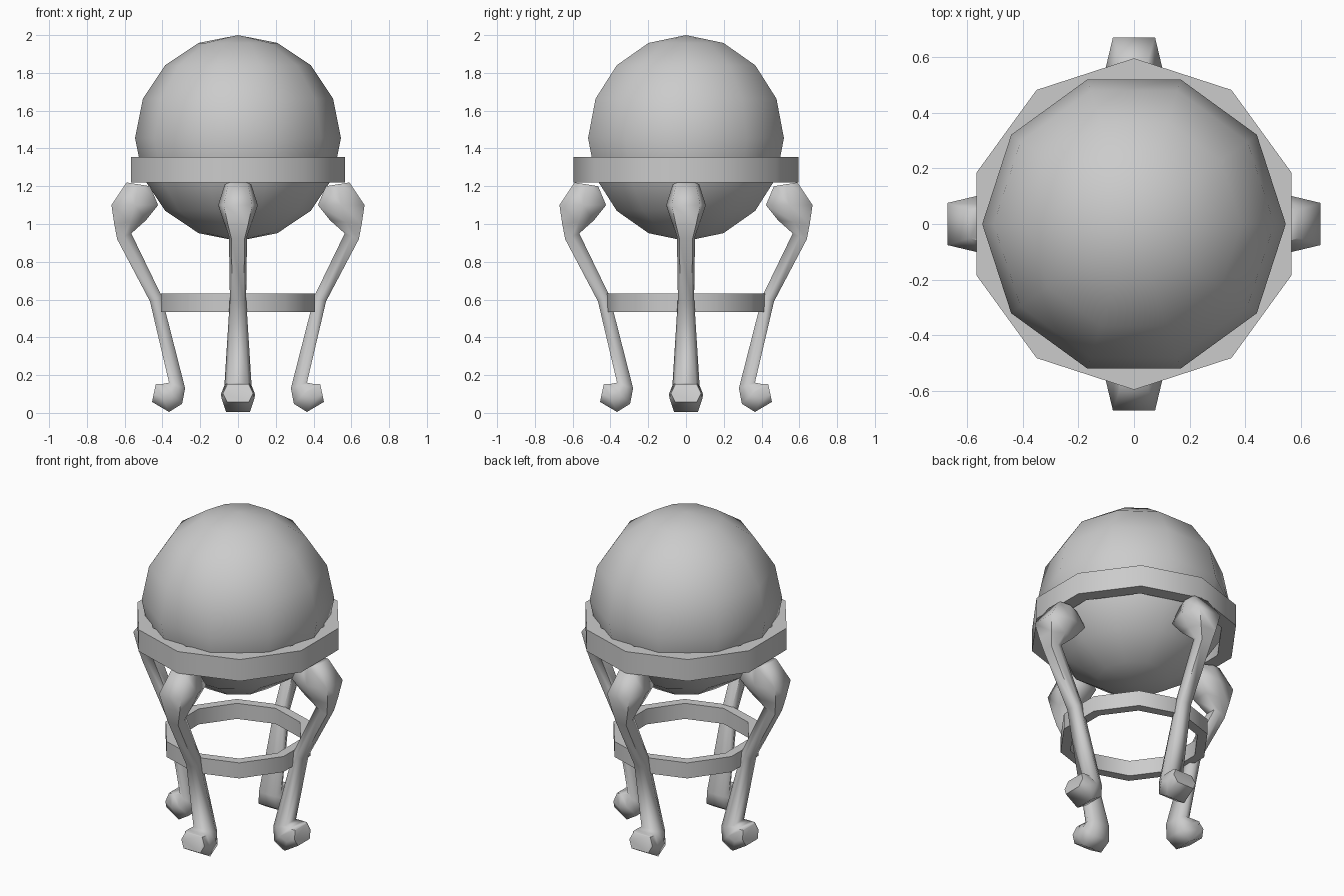
import bpy, bmesh, math
from math import sin, cos, pi

cube = bpy.data.objects.get("Cube")
if cube:
    bpy.data.objects.remove(cube, do_unlink=True)

grey = bpy.data.materials.new("plain grey")
grey.use_nodes = True
GREY = (0.6, 0.6, 0.6, 1)
grey.diffuse_color = GREY
grey.node_tree.nodes["Principled BSDF"].inputs["Base Color"].default_value = GREY

SIDES = 10


def finish(obj, name, angle):
    """Name, colour and smooth an object."""
    obj.name = obj.data.name = name
    obj.data.materials.append(grey)
    bpy.ops.object.select_all(action="DESELECT")
    obj.select_set(True)
    bpy.context.view_layer.objects.active = obj
    bpy.ops.object.shade_smooth_by_angle(angle=math.radians(angle))


def from_bmesh(bm, name, angle):
    bmesh.ops.recalc_face_normals(bm, faces=bm.faces)
    mesh = bpy.data.meshes.new(name)
    bm.to_mesh(mesh)
    bm.free()
    obj = bpy.data.objects.new(name, mesh)
    bpy.context.collection.objects.link(obj)
    finish(obj, name, angle)


def loft(bm, loops, closed):
    """Skin a list of vertex loops; closed joins last to first, else cap."""
    n = len(loops[0])
    pairs = list(zip(loops, loops[1:]))
    if closed:
        pairs.append((loops[-1], loops[0]))
    for a, b in pairs:
        for i in range(n):
            j = (i + 1) % n
            bm.faces.new((a[i], a[j], b[j], b[i]))
    if not closed:
        bm.faces.new(loops[0])
        bm.faces.new(loops[-1])


def band(name, outer, inner, low, high):
    """Ten-sided flat hoop with corners on the front and back."""
    bm = bmesh.new()
    loops = []
    for k in range(SIDES):
        a = pi / 2 + 2 * pi * k / SIDES
        loops.append([bm.verts.new((r * cos(a), r * sin(a), z))
                      for r, z in ((outer, low), (outer, high), (inner, high), (inner, low))])
    loft(bm, loops, True)
    from_bmesh(bm, name, 40)


# Leg stations: outer radius and height, inner radius and height, half width
STATIONS = [
    (0.59, 1.22, 0.465, 1.20, 0.07),
    (0.67, 1.10, 0.423, 1.10, 0.105),
    (0.655, 1.00, 0.487, 1.02, 0.075),
    (0.64, 0.92, 0.565, 0.95, 0.048),
    (0.466, 0.59, 0.405, 0.62, 0.043),
    (0.365, 0.16, 0.28, 0.13, 0.072),
    (0.40, 0.153, 0.296, 0.048, 0.09),
    (0.432, 0.153, 0.365, 0.005, 0.088),
    (0.436, 0.15, 0.455, 0.058, 0.08),
]
# Six-sided section: position from outer to inner, and side factor
SECTION = [(0, -0.72), (0, 0.72), (0.5, 1), (1, 0.72), (1, -0.72), (0.5, -1)]


def leg(name, angle):
    bm = bmesh.new()
    c, s = cos(angle), sin(angle)
    loops = []
    for ro, zo, ri, zi, w in STATIONS:
        loop = []
        for t, side in SECTION:
            r, z, y = ro + (ri - ro) * t, zo + (zi - zo) * t, w * side
            loop.append(bm.verts.new((r * c - y * s, r * s + y * c, z)))
        loops.append(loop)
    loft(bm, loops, False)
    from_bmesh(bm, name, 70)


# Faceted globe
bpy.ops.mesh.primitive_uv_sphere_add(segments=SIDES, ring_count=8, radius=0.545,
                                     location=(0, 0, 1.455), rotation=(0, 0, pi / 2))
finish(bpy.context.object, "globe", 60)

# Hoops
band("globe_hoop", 0.595, 0.51, 1.22, 1.355)
band("leg_brace_hoop", 0.428, 0.37, 0.535, 0.632)

# Four legs
for k, side in enumerate(("left", "back", "right", "front")):
    leg(side + "_leg", k * pi / 2)
